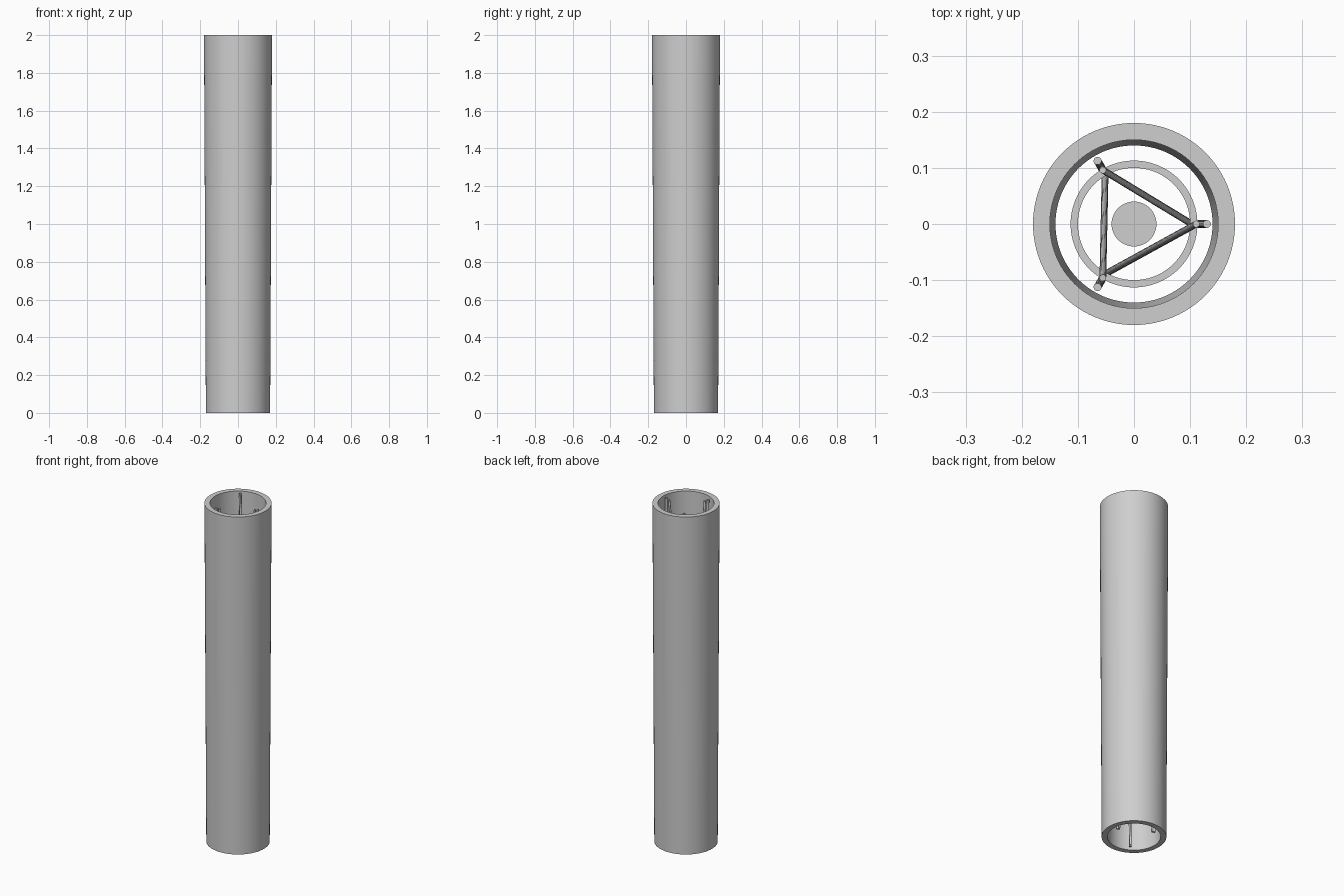
import bpy, bmesh, math
from mathutils import Vector

if "Cube" in bpy.data.objects:
    bpy.data.objects.remove(bpy.data.objects["Cube"])

grey = bpy.data.materials.new("light_grey")
grey.diffuse_color = (0.62, 0.62, 0.62, 1)
grey.use_nodes = True
grey.node_tree.nodes["Principled BSDF"].inputs["Base Color"].default_value = grey.diffuse_color


def finish(name, bm):
    bmesh.ops.recalc_face_normals(bm, faces=bm.faces)
    me = bpy.data.meshes.new(name)
    bm.to_mesh(me)
    bm.free()
    me.materials.append(grey)
    ob = bpy.data.objects.new(name, me)
    bpy.context.collection.objects.link(ob)
    bpy.ops.object.select_all(action='DESELECT')
    ob.select_set(True)
    bpy.context.view_layer.objects.active = ob
    bpy.ops.object.shade_smooth_by_angle(angle=math.radians(35))
    return ob


def lathe(name, profile, n=96):
    # closed (radius, height) profile turned around z
    bm = bmesh.new()
    rings = []
    for i in range(n):
        a = 2 * math.pi * i / n
        rings.append([bm.verts.new((r * math.cos(a), r * math.sin(a), z)) for r, z in profile])
    k = len(profile)
    for i in range(n):
        p, q = rings[i], rings[(i + 1) % n]
        for j in range(k):
            bm.faces.new((p[j], q[j], q[(j + 1) % k], p[(j + 1) % k]))
    return finish(name, bm)


def rod(name, a, b, r, n=20):
    a, b = Vector(a), Vector(b)
    bm = bmesh.new()
    bmesh.ops.create_cone(bm, cap_ends=True, segments=n, radius1=r, radius2=r, depth=(b - a).length)
    ob = finish(name, bm)
    ob.rotation_euler = (b - a).to_track_quat('Z', 'Y').to_euler()
    ob.location = (a + b) / 2
    return ob


def polar(r, deg, z):
    t = math.radians(deg)
    return (r * math.cos(t), r * math.sin(t), z)


# Tapered outer tube, open at both ends
lathe("outer_tube", [(0.17, 0), (0.18, 2), (0.15, 2), (0.14, 0)])

# Inner hoop between the legs
lathe("inner_hoop", [(0.1, 0.2), (0.113, 0.2), (0.113, 0.23), (0.1, 0.23)])

# Central core
rod("centre_core", (0, 0, 0.2), (0, 0, 1.7), 0.04, 64)

# Three leaning legs and three steep diagonal braces
for i in range(3):
    ang = 120 * i
    rod(f"leg_{i + 1}", polar(0.113, ang, 0.005), polar(0.13, ang, 1.995), 0.007)
    rod(f"brace_{i + 1}", polar(0.103, ang - 120, 0.01), polar(0.111, ang, 1.99), 0.006)
